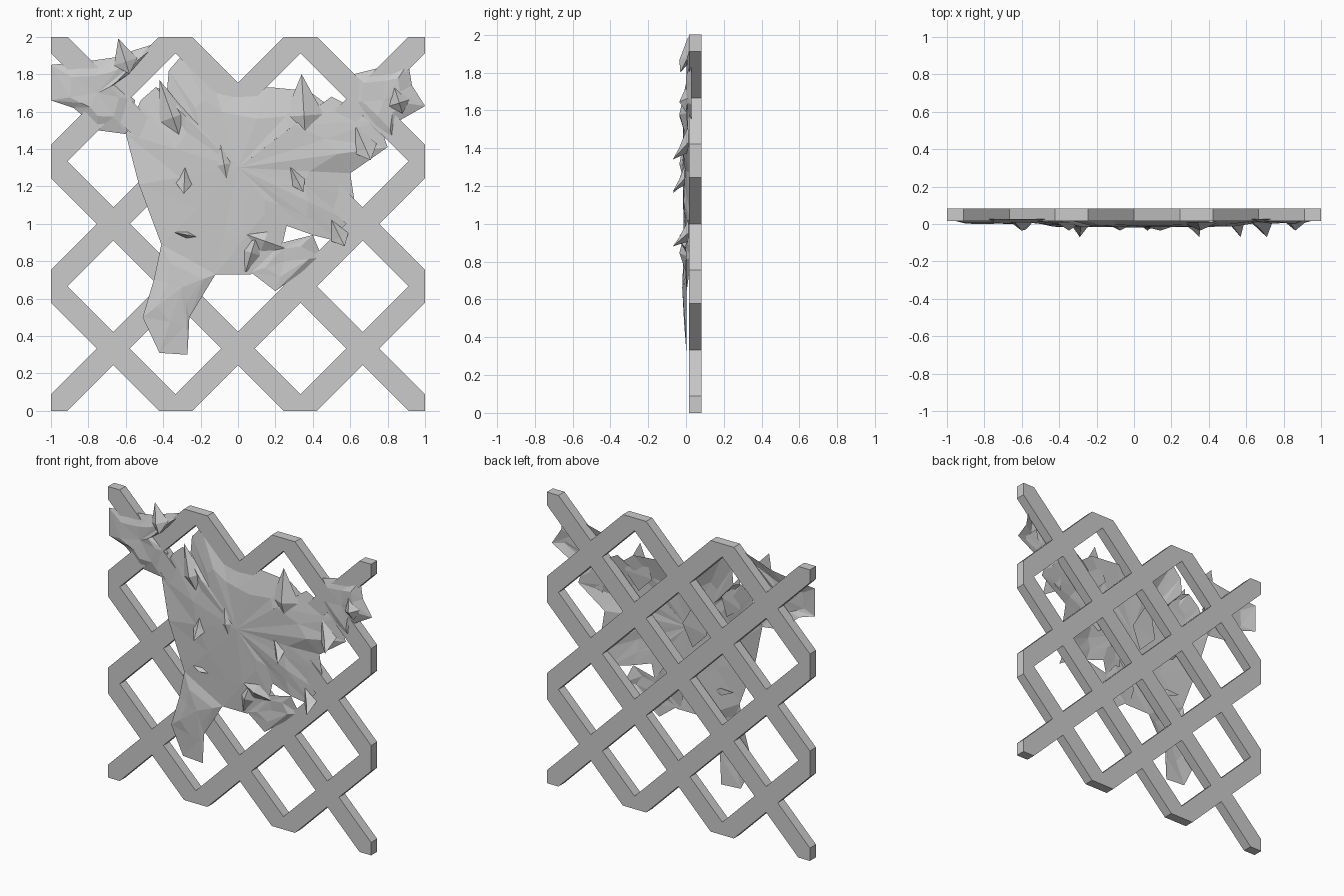
import bpy
import bmesh
import random
from math import radians
from mathutils import Matrix, Vector

random.seed(4)
default_cube = bpy.data.objects.get("Cube")
if default_cube:
    bpy.data.objects.remove(default_cube)

# One plain material for everything
grey = bpy.data.materials.new("plain_grey")
grey.use_nodes = True
grey.diffuse_color = (0.6, 0.6, 0.6, 1)
grey.node_tree.nodes["Principled BSDF"].inputs["Base Color"].default_value = (0.6, 0.6, 0.6, 1)


def finish(name, bm):
    """Turn a bmesh into a flat shaded object."""
    mesh = bpy.data.meshes.new(name)
    bm.to_mesh(mesh)
    bm.free()
    mesh.materials.append(grey)
    obj = bpy.data.objects.new(name, mesh)
    bpy.context.collection.objects.link(obj)
    return obj


def add_box(bm, centre, size, turn=0):
    """Add a box, optionally turned in the panel plane."""
    matrix = (Matrix.Translation(centre) @ Matrix.Rotation(radians(turn), 4, "Y")
              @ Matrix.Diagonal((*size, 1)))
    bmesh.ops.create_cube(bm, size=1, matrix=matrix)


# Lattice: a slab pierced by a checker of diamond openings
FRONT, BACK = 0.017, 0.083
PITCH = 1 / 3
OPENING = 0.245 * 2 ** 0.5
middle = (FRONT + BACK) / 2

bm = bmesh.new()
add_box(bm, (0, middle, 1), (2, BACK - FRONT, 2))
lattice = finish("lattice_panel", bm)

bm = bmesh.new()
for column in range(-3, 4):
    for row in range(7):
        if (column + row) % 2 == 0:
            add_box(bm, (column * PITCH, middle, row * PITCH),
                    (OPENING, 0.5, OPENING), 45)
cutter = finish("opening_cutter", bm)
cutter.hide_render = True

pierce = lattice.modifiers.new("openings", "BOOLEAN")
pierce.operation = "DIFFERENCE"
pierce.solver = "EXACT"
pierce.object = cutter
bpy.context.view_layer.objects.active = lattice
bpy.ops.object.modifier_apply(modifier=pierce.name)
bpy.data.objects.remove(cutter)


def foliage(name, centre, outline, depth, ring_scale=0.6):
    """Thin faceted sheet: rim, raised inner ring and a middle point."""
    bm = bmesh.new()
    cx, cz = centre
    hub = bm.verts.new((cx, depth, cz))
    rim, ring = [], []
    for x, z in outline:
        tucked = z > 1.3 or x > 0.4
        rim_y = 0.028 if tucked else 0.003
        rim.append(bm.verts.new((x, rim_y, z)))
        s = ring_scale + random.uniform(-0.08, 0.08)
        ring.append(bm.verts.new((cx + (x - cx) * s,
                                  depth * 0.5 + random.uniform(-0.006, 0.006),
                                  cz + (z - cz) * s)))
    for i in range(len(rim)):
        j = (i + 1) % len(rim)
        bm.faces.new((rim[i], rim[j], ring[j]))
        bm.faces.new((rim[i], ring[j], ring[i]))
        bm.faces.new((ring[i], ring[j], hub))
    return finish(name, bm)


# Main leafy mass
foliage("main_foliage", (0, 1.3), [
    (-.6, 1.48), (-.53, 1.21), (-.41, .89), (-.12, .73), (.07, .73),
    (.24, .9), (.26, .99), (.4, .94), (.56, .9), (.58, 1.02),
    (.62, 1.14), (.6, 1.27), (.8, 1.41), (.75, 1.55), (.5, 1.68),
    (.46, 1.65), (.38, 1.71), (.17, 1.73), (0, 1.72), (-.13, 1.75),
    (-.3, 1.9), (-.37, 1.82), (-.38, 1.71), (-.44, 1.73), (-.52, 1.66),
], -0.018)

# Side sprigs, lower corner and hanging branch
foliage("right_sprig", (-.75, 1.7), [
    (-1, 1.85), (-1, 1.66), (-.88, 1.62), (-.82, 1.57), (-.75, 1.5),
    (-.6, 1.48), (-.55, 1.66), (-.65, 1.75), (-.55, 1.82), (-.42, 1.97),
    (-.55, 1.93), (-.66, 1.89), (-.8, 1.87),
], 0.008)

foliage("left_sprig", (.78, 1.66), [
    (.62, 1.8), (.6, 1.65), (.72, 1.5), (.83, 1.43), (.86, 1.55),
    (1, 1.63), (.93, 1.74), (.91, 1.86), (.78, 1.84),
], 0.008)

foliage("lower_foliage", (.25, .8), [
    (.07, .74), (.2, .64), (.45, .82), (.4, .94), (.24, .9),
], 0.005)

foliage("hanging_branch", (-.3, .66), [
    (-.41, .89), (-.45, .7), (-.51, .5), (-.42, .31),
    (-.27, .3), (-.26, .5), (-.12, .73),
], -0.02)


def leaf(name, top, bottom, width, tip_depth):
    """Dart shaped leaf with a raised ridge and a pointed tip."""
    base = 0.012
    t = Vector((top[0], base, top[1]))
    b = Vector((bottom[0], tip_depth, bottom[1]))
    along = Vector((b.x - t.x, 0, b.z - t.z))
    across = Vector((-along.z, 0, along.x)).normalized() * width / 2
    waist = t + along * 0.65
    ridge = waist + Vector((0, -0.047, 0))
    bm = bmesh.new()
    t, b, one, two, r = [bm.verts.new(p) for p in
                         (t, b, waist + across, waist - across, ridge)]
    for corners in ((t, one, r), (t, r, two), (one, b, r),
                    (r, b, two), (t, two, one), (one, two, b)):
        bm.faces.new(corners)
    bmesh.ops.recalc_face_normals(bm, faces=bm.faces)
    return finish(name, bm)


# Leaves: top point, bottom point, width, tip depth
FLAT, PROUD = 0.0, -0.07
leaves = [
    ((-.64, 1.99), (-.58, 1.8), .13, -0.03),
    ((-.42, 1.77), (-.31, 1.46), .15, FLAT),
    ((-.28, 1.38), (-.29, 1.16), .12, PROUD),
    ((-.12, 1.57), (-.05, 1.18), .19, FLAT),
    ((.34, 1.8), (.36, 1.46), .21, FLAT),
    ((.25, 1.36), (.35, 1.17), .1, PROUD),
    ((.63, 1.52), (.71, 1.34), .13, PROUD),
    ((.83, 1.75), (.88, 1.59), .12, FLAT),
    ((.5, 1.02), (.57, .88), .1, PROUD),
    ((.13, 1.04), (.04, .74), .13, FLAT),
    ((-.06, .98), (.25, .87), .16, FLAT),
    ((-.37, .96), (-.22, .93), .05, FLAT),
]
for number, (top, bottom, width, tip) in enumerate(leaves, 1):
    leaf(f"leaf_{number}", top, bottom, width, tip)
